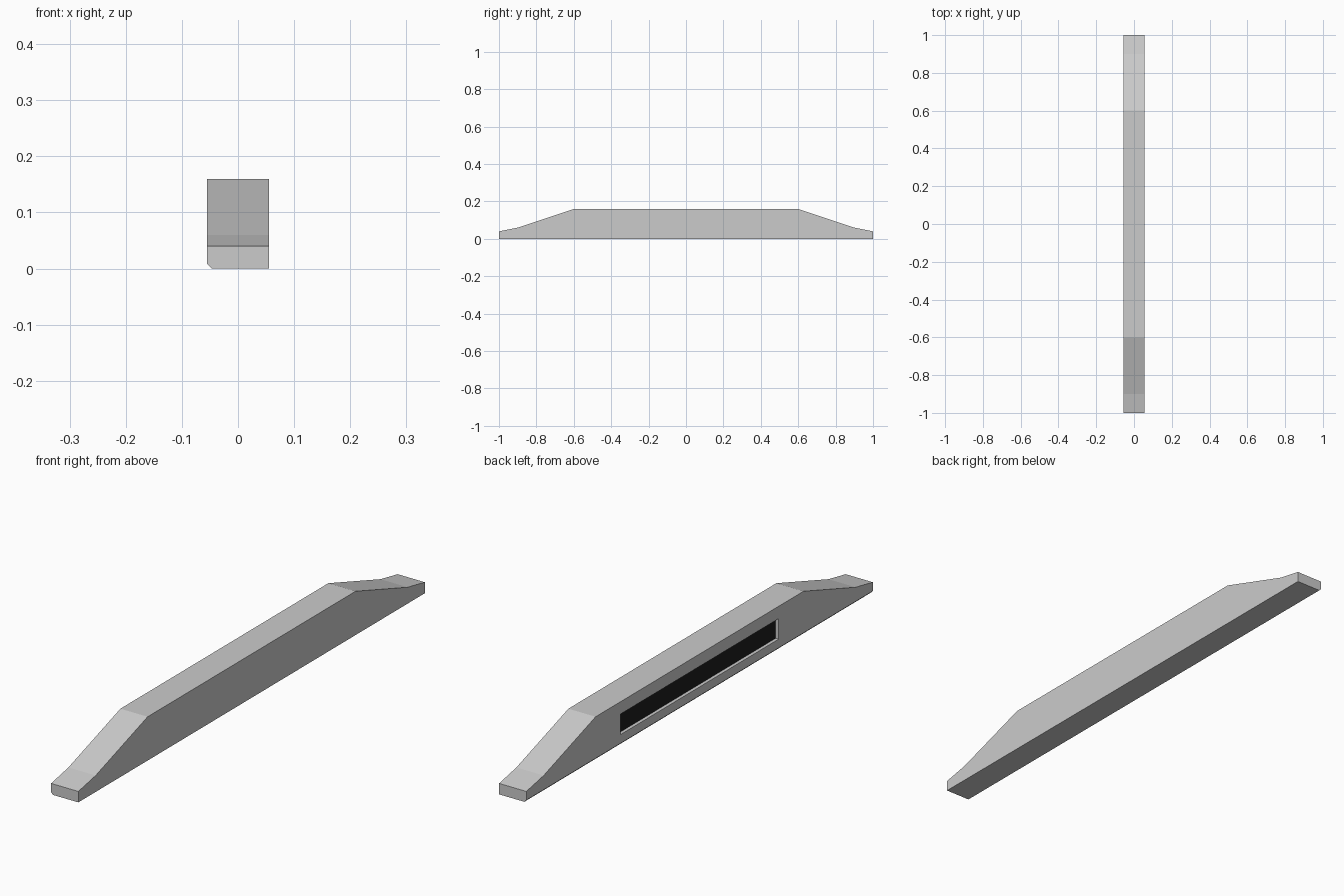
import bpy, bmesh

if "Cube" in bpy.data.objects:
    bpy.data.objects.remove(bpy.data.objects["Cube"])

HALF_W = 0.055
CHAMFER = 0.008
POCKET_Z = (0.04, 0.115)
POCKET_HALF_LEN = 0.456
PANEL_X = -0.043


def add_object(name, bm):
    bmesh.ops.recalc_face_normals(bm, faces=bm.faces)
    mesh = bpy.data.meshes.new(name)
    bm.to_mesh(mesh)
    bm.free()
    obj = bpy.data.objects.new(name, mesh)
    bpy.context.collection.objects.link(obj)
    return obj


def box(name, lo, hi):
    bm = bmesh.new()
    bmesh.ops.create_cube(bm, size=1)
    for v in bm.verts:
        v.co = [(a + b) / 2 + c * (b - a) for a, b, c in zip(lo, hi, v.co)]
    return add_object(name, bm)


# Body: mirrored side profile (y, z) extruded across the width
half = [(1, 0), (1, 0.04), (0.9, 0.06), (0.6, 0.16)]
profile = half + [(-y, z) for y, z in reversed(half)]
bm = bmesh.new()
face = bm.faces.new([bm.verts.new((-HALF_W, y, z)) for y, z in profile])
ext = bmesh.ops.extrude_face_region(bm, geom=[face])
bmesh.ops.translate(bm, vec=(2 * HALF_W, 0, 0),
                    verts=[g for g in ext["geom"] if isinstance(g, bmesh.types.BMVert)])
bmesh.ops.recalc_face_normals(bm, faces=bm.faces)

# Chamfer along the lower left edge
edge = [e for e in bm.edges if all(v.co.x < 0 and v.co.z < 0.001 for v in e.verts)]
bmesh.ops.bevel(bm, geom=edge, offset=CHAMFER, segments=1, affect='EDGES')
body = add_object("body", bm)

# Shallow pocket in the left side
cutter = box("pocket_cutter", (-0.1, -POCKET_HALF_LEN, POCKET_Z[0]),
             (PANEL_X + 0.002, POCKET_HALF_LEN, POCKET_Z[1]))
cutter.hide_render = True
cutter.hide_set(True)
cut = body.modifiers.new("pocket", 'BOOLEAN')
cut.operation = 'DIFFERENCE'
cut.solver = 'EXACT'
cut.object = cutter

# Dark panel recessed in the pocket
panel = box("recessed_panel", (PANEL_X, -POCKET_HALF_LEN, POCKET_Z[0]),
            (PANEL_X + 0.002, POCKET_HALF_LEN, POCKET_Z[1]))
dark = bpy.data.materials.new("dark_panel")
dark.diffuse_color = (0.012, 0.012, 0.012, 1)
dark.use_nodes = True
dark.node_tree.nodes["Principled BSDF"].inputs["Base Color"].default_value = dark.diffuse_color
panel.data.materials.append(dark)
